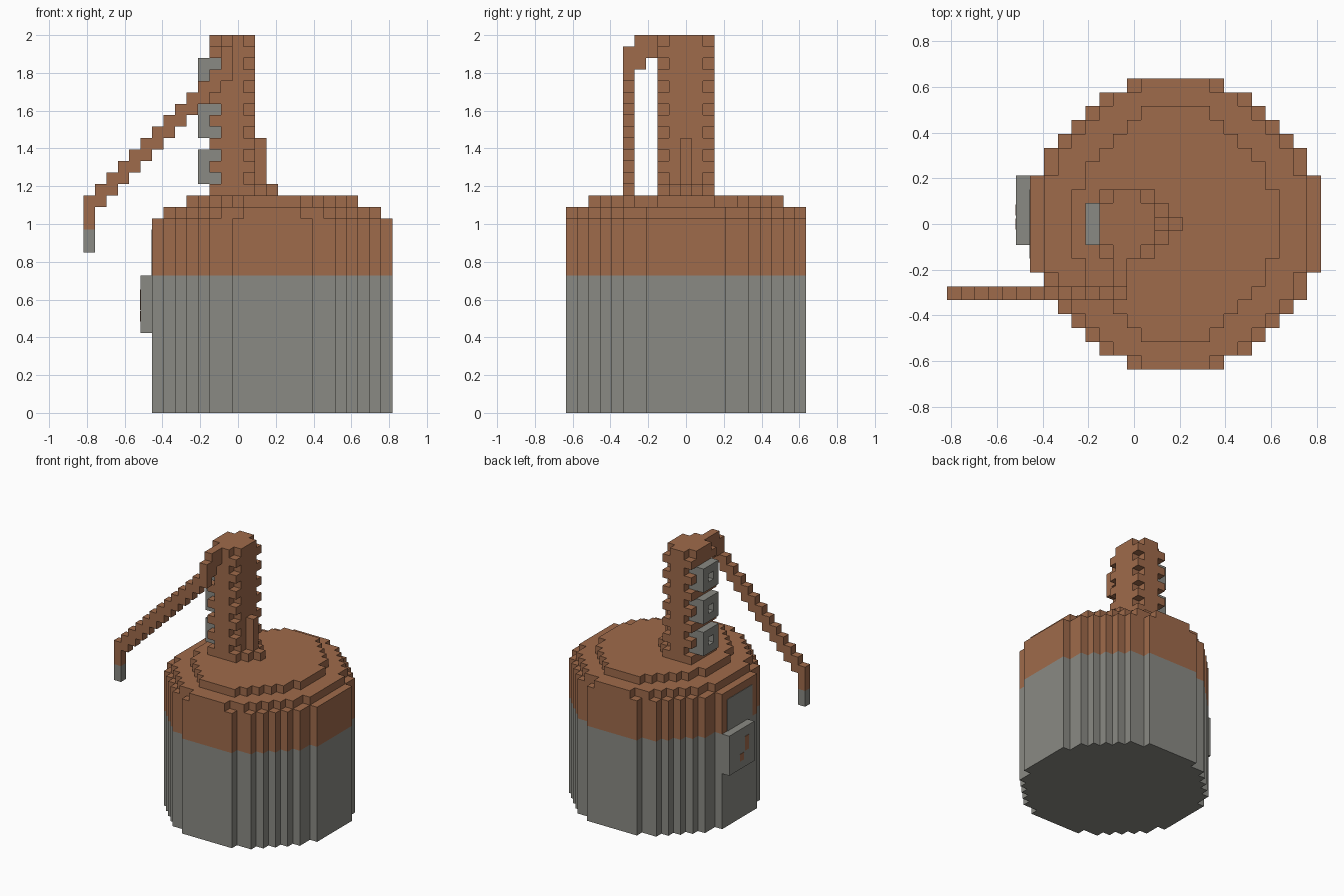
import bpy, bmesh
from mathutils import Vector

if "Cube" in bpy.data.objects:
    bpy.data.objects.remove(bpy.data.objects["Cube"], do_unlink=True)

U = 1 / 16.5  # edge of one block; parts are laid out in block units


def material(name, rgb):
    m = bpy.data.materials.new(name)
    m.use_nodes = True
    m.diffuse_color = (*rgb, 1)
    bsdf = next(n for n in m.node_tree.nodes if n.type == 'BSDF_PRINCIPLED')
    bsdf.inputs["Base Color"].default_value = (*rgb, 1)
    bsdf.inputs["Roughness"].default_value = 0.9
    return m


BROWN = material("clay brown", (0.347, 0.145, 0.07))
GREY = material("stone grey", (0.255, 0.255, 0.23))


def finish(name, bm, mat):
    # block grid to scene units
    for v in bm.verts:
        v.co = Vector((v.co.x - 13.5, v.co.y - 10.5, v.co.z)) * U
    bmesh.ops.recalc_face_normals(bm, faces=bm.faces[:])
    me = bpy.data.meshes.new(name)
    bm.to_mesh(me)
    bm.free()
    me.materials.append(mat)
    ob = bpy.data.objects.new(name, me)
    bpy.context.collection.objects.link(ob)
    return ob


def prism(bm, pts, z0, z1):
    face = bm.faces.new([bm.verts.new((x, y, z0)) for x, y in pts])
    ext = bmesh.ops.extrude_face_region(bm, geom=[face], use_keep_orig=True)["geom"]
    bmesh.ops.translate(bm, vec=(0, 0, z1 - z0),
                        verts=[g for g in ext if isinstance(g, bmesh.types.BMVert)])


def box(bm, x0, x1, y0, y1, z0, z1):
    prism(bm, [(x0, y0), (x1, y0), (x1, y1), (x0, y1)], z0, z1)


def boxes(name, mat, *dims):
    bm = bmesh.new()
    for d in dims:
        box(bm, *d)
    return finish(name, bm, mat)


def disc(name, mat, half_widths, z0, z1, cx=16.5, cy=10.5):
    """Stepped round slab; half_widths runs from the middle row outward."""
    quarter = []
    for i, h in enumerate(half_widths):
        last = i == len(half_widths) - 1
        if last or half_widths[i + 1] != h:
            quarter.append((h + 0.5, i + 0.5))
    steps, low = [], None
    for x, y in quarter:
        if low is not None:
            steps.append((x, low))
        steps.append((x, y))
        low = y
    right = [(x, -y) for x, y in reversed(steps)] + steps
    pts = right + [(-x, y) for x, y in reversed(right)]
    bm = bmesh.new()
    prism(bm, [(cx + x, cy + y) for x, y in pts], z0, z1)
    return finish(name, bm, mat)


# round body and stepped lid
ROUND = [10, 10, 10, 10, 9, 9, 8, 7, 6, 5, 3]
disc("lower_body", GREY, ROUND, 0, 12)
disc("upper_body", BROWN, ROUND, 12, 17)
disc("lid_rim", BROWN, [h - 1 for h in ROUND], 17, 18)
disc("lid_top", BROWN, [7, 7, 7, 6, 6, 5, 4, 3, 2], 18, 19)

# side box with its painted marks, and the grey panel above it
boxes("side_box", GREY, (5, 6, 9, 14, 7, 12))
boxes("side_box_marks", BROWN, (4.95, 5, 10.1, 10.9, 9, 10.8),
      (4.95, 5, 11.1, 11.9, 8, 8.9))
boxes("side_panel", GREY, (5.95, 6, 8, 13, 12, 16))

# column core, with a left strip between the fittings
bm = bmesh.new()
prism(bm, [(12, 8), (14, 8), (14, 9), (15, 9), (15, 12), (14, 12), (14, 13), (12, 13)], 19, 33)
finish("column", bm, BROWN)
boxes("column_strip", BROWN, *[(11, 12, 9, 12, a, b)
                               for a, b in ((19, 20), (23, 24), (27, 28), (31, 33))])

# corner teeth on every second layer
boxes("column_teeth", BROWN, *[(x, x + 1, y, y + 1, z, z + 1)
                               for z in range(19, 32, 2)
                               for x in (11, 14) for y in (8, 12)])

# foot and rear rib
boxes("column_foot", BROWN, (15, 16, 9, 12, 19, 20), (16, 17, 10, 11, 19, 20))
boxes("column_rib", BROWN, (15, 16, 10, 11, 20, 24))

# three grey fittings with a square socket
for n, z in enumerate((20, 24, 28)):
    bm = bmesh.new()
    box(bm, 10, 12, 9, 12, z, z + 3)
    bmesh.ops.recalc_face_normals(bm, faces=bm.faces[:])
    front = min(bm.faces, key=lambda f: f.calc_center_median().x)
    bmesh.ops.inset_region(bm, faces=[front], thickness=1, use_even_offset=True)
    ext = bmesh.ops.extrude_face_region(bm, geom=[front])["geom"]
    bmesh.ops.translate(bm, vec=(1, 0, 0),
                        verts=[g for g in ext if isinstance(g, bmesh.types.BMVert)])
    if front.is_valid:
        bmesh.ops.delete(bm, geom=[front], context='FACES_ONLY')
    finish(f"column_fitting_{n + 1}", bm, GREY)

# stepped arm, its bracket and its grey tip
boxes("arm", BROWN, (0, 1, 5, 6, 16, 19),
      *[(i, i + 1, 5, 6, 17 + i, 19 + i) for i in range(1, 12)],
      (12, 13, 5, 6, 29, 32))
boxes("arm_bracket", BROWN, (12, 13, 6, 7, 30, 33), (12, 13, 7, 8, 31, 33))
boxes("arm_tip", GREY, (0, 1, 5, 6, 14, 16))
